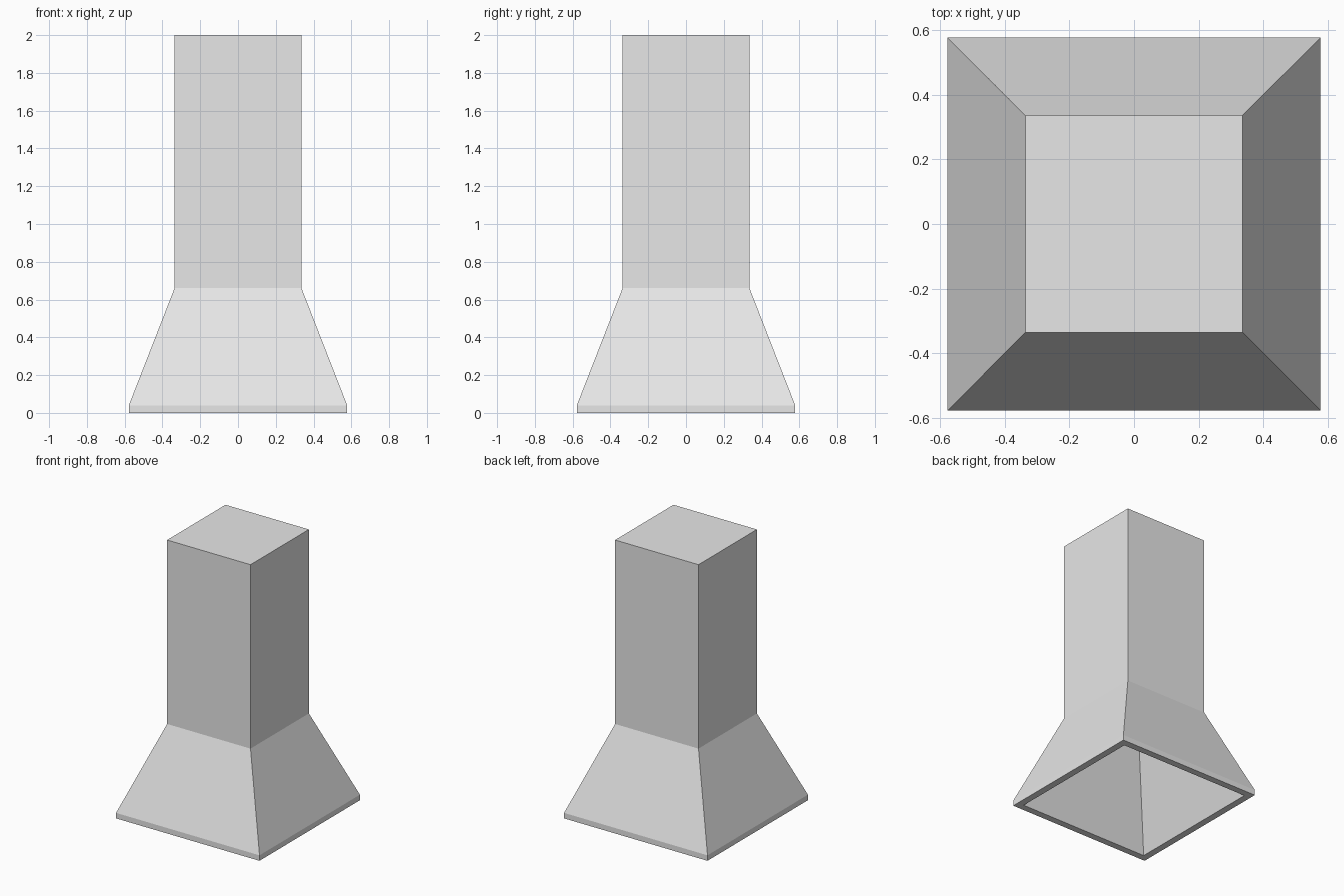
import bpy
import bmesh

cube = bpy.data.objects.get("Cube")
if cube:
    bpy.data.objects.remove(cube, do_unlink=True)

grey = bpy.data.materials.new("light_grey")
grey.use_nodes = True
colour = (0.8, 0.8, 0.8, 1)
grey.diffuse_color = colour
grey.node_tree.nodes["Principled BSDF"].inputs["Base Color"].default_value = colour


def square_loft(name, profile):
    """Skin square rings of (half width, height) and cap the two ends."""
    bm = bmesh.new()
    corners = [(-1, -1), (1, -1), (1, 1), (-1, 1)]
    rings = [[bm.verts.new((x * w, y * w, z)) for x, y in corners]
             for w, z in profile]
    for low, high in zip(rings, rings[1:]):
        for i in range(4):
            j = (i + 1) % 4
            bm.faces.new((low[i], low[j], high[j], high[i]))
    bm.faces.new(rings[0][::-1])
    bm.faces.new(rings[-1])
    bmesh.ops.recalc_face_normals(bm, faces=bm.faces)
    mesh = bpy.data.meshes.new(name)
    bm.to_mesh(mesh)
    bm.free()
    mesh.materials.append(grey)
    obj = bpy.data.objects.new(name, mesh)
    bpy.context.collection.objects.link(obj)
    return obj


COLUMN, BASE, RIM = 0.336, 0.578, 0.05
SHOULDER, LIP = 0.66, 0.04

# One closed skin: ceiling of the hollow, down its walls, round the rim,
# up the flared hood and the square chimney
square_loft("chimney_hood", [
    (COLUMN - RIM, SHOULDER - 0.02),
    (BASE - RIM, 0),
    (BASE, 0),
    (BASE, LIP),
    (COLUMN, SHOULDER),
    (COLUMN, 2),
])
